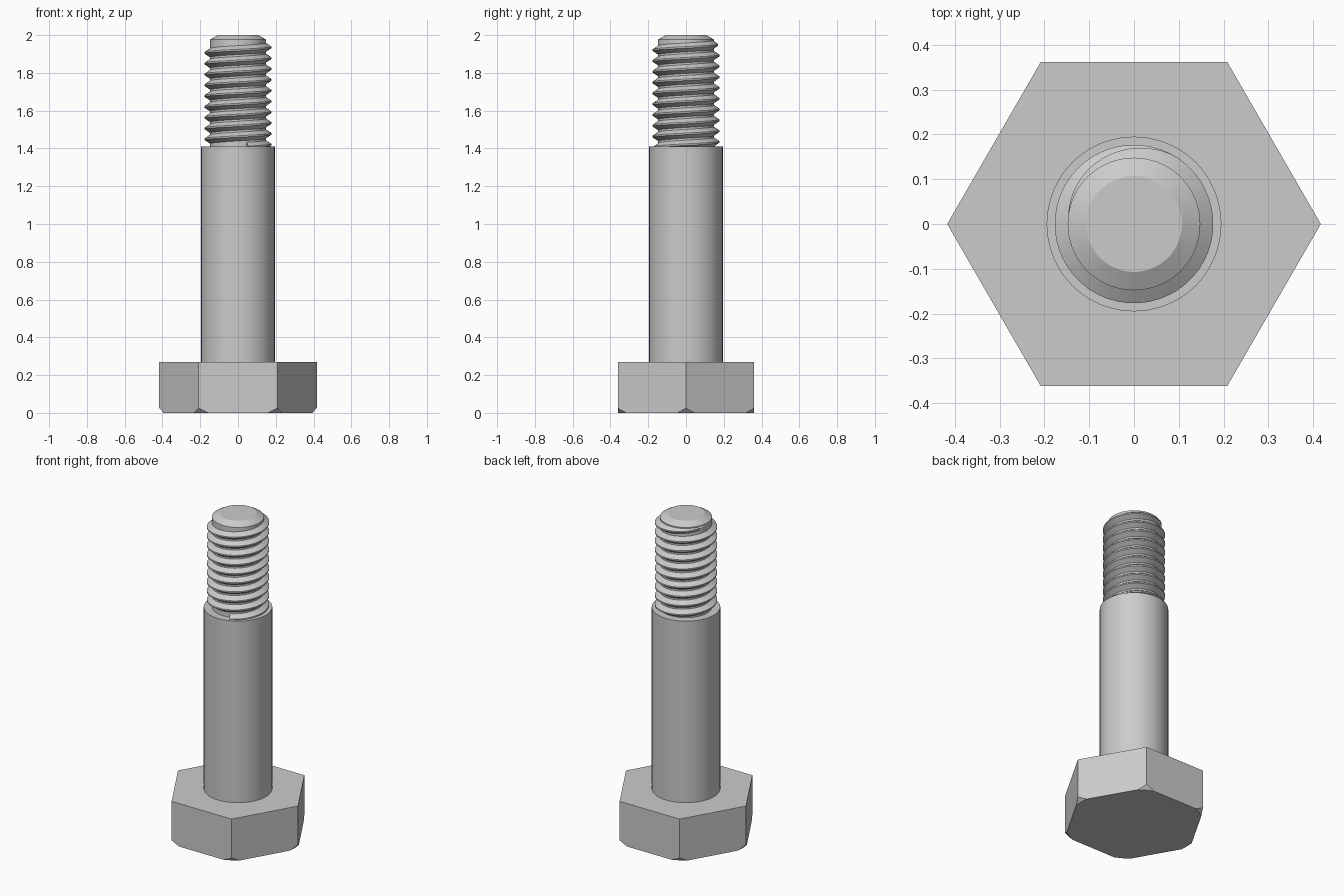
import bpy, bmesh
from math import cos, sin, pi, radians
from mathutils import Vector

cube = bpy.data.objects.get("Cube")
if cube:
    bpy.data.objects.remove(cube, do_unlink=True)

# Single plain steel colour
STEEL = (0.6, 0.6, 0.6, 1)
steel = bpy.data.materials.new("steel_grey")
steel.use_nodes = True
steel.diffuse_color = STEEL
for node in steel.node_tree.nodes:
    if node.type == 'BSDF_PRINCIPLED':
        node.inputs["Base Color"].default_value = STEEL


def finish(name, bm, smooth=True):
    bmesh.ops.recalc_face_normals(bm, faces=bm.faces[:])
    mesh = bpy.data.meshes.new(name)
    bm.to_mesh(mesh)
    bm.free()
    mesh.materials.append(steel)
    if smooth:
        for poly in mesh.polygons:
            poly.use_smooth = True
        mesh.set_sharp_from_angle(angle=radians(25))
    obj = bpy.data.objects.new(name, mesh)
    bpy.context.collection.objects.link(obj)
    return obj


def skin(bm, sections, closed):
    """Bridge successive loops of points and cap both ends."""
    rings = [[bm.verts.new(p) for p in section] for section in sections]
    for a, b in zip(rings, rings[1:]):
        for i in range(len(a)):
            j = (i + 1) % len(a)
            bm.faces.new((a[i], a[j], b[j], b[i]))
    if closed:
        bm.faces.new(rings[0])
        bm.faces.new(rings[-1])


def circle(radius, z, sides):
    return [(radius * cos(2 * pi * i / sides), radius * sin(2 * pi * i / sides), z)
            for i in range(sides)]


def turned(name, profile, sides=72, smooth=True):
    bm = bmesh.new()
    skin(bm, [circle(r, z, sides) for r, z in profile], True)
    return finish(name, bm, smooth)


# Hexagonal head, its lower corners trimmed by a shallow cone of planes
HEAD_R, HEAD_H = 0.417, 0.27
BASE_R, TRIM_H = 0.393, 0.026
bm = bmesh.new()
skin(bm, [circle(HEAD_R, 0, 6), circle(HEAD_R, HEAD_H, 6)], True)
for corner in range(6):
    for swing in (-4, 0, 4):
        a = radians(corner * 60 + swing)
        out = Vector((cos(a), sin(a), 0))
        cut = bmesh.ops.bisect_plane(
            bm, geom=bm.verts[:] + bm.edges[:] + bm.faces[:],
            plane_co=out * BASE_R,
            plane_no=out * TRIM_H - Vector((0, 0, HEAD_R - BASE_R)),
            clear_outer=True)
        edges = [e for e in cut["geom_cut"] if isinstance(e, bmesh.types.BMEdge)]
        bmesh.ops.holes_fill(bm, edges=edges, sides=0)
finish("head", bm, smooth=False)

# Plain shank and threaded core with chamfered tip
SHANK_TOP = 1.41
turned("shank", [(0.195, HEAD_H - 0.05), (0.195, SHANK_TOP)])
turned("threaded_core", [(0.148, SHANK_TOP - 0.05), (0.148, 1.977), (0.107, 2.0)])

# Right-handed helical thread, fading into the core at its upper end
PITCH, STEPS = 0.0572, 48
ROOT, CREST = 0.146, 0.177
start, end, fade = -9.2, 0.5, 0.33
count = round((end - start) * STEPS)
sections = []
for k in range(count + 1):
    turn = start + k / STEPS
    a = 2 * pi * turn
    z = 1.935 + PITCH * turn
    size = max(0.04, min(1, (end - turn) / fade))
    crest = ROOT + (CREST - ROOT) * size
    half = 0.025 * (0.4 + 0.6 * size)
    profile = [(ROOT, -half), (crest, -0.004), (crest, 0.004), (ROOT, half)]
    sections.append([(r * cos(a), r * sin(a), z + dz) for r, dz in profile])
bm = bmesh.new()
skin(bm, sections, True)
finish("thread", bm)
